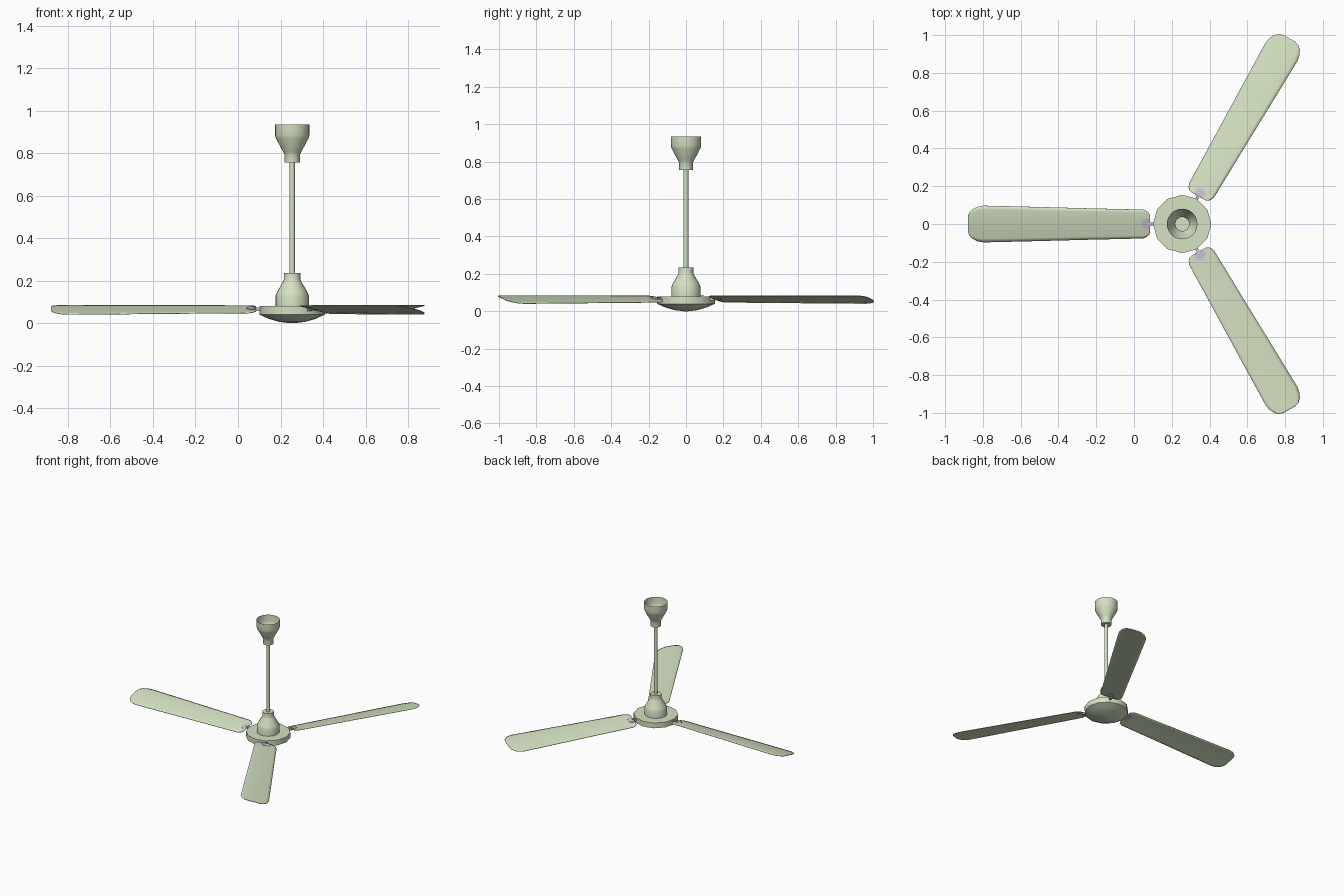
import bpy, math
from mathutils import Matrix

if "Cube" in bpy.data.objects:
    bpy.data.objects.remove(bpy.data.objects["Cube"])

CX = 0.255  # hub axis


def material(name, rgb):
    m = bpy.data.materials.new(name)
    m.diffuse_color = (*rgb, 1)
    m.use_nodes = True
    m.node_tree.nodes["Principled BSDF"].inputs["Base Color"].default_value = m.diffuse_color
    return m


GREEN = material("pale_green", (0.66, 0.76, 0.54))
LILAC = material("lilac_metal", (0.62, 0.52, 0.68))


def add_mesh(name, verts, faces, mat, angle=35):
    me = bpy.data.meshes.new(name)
    me.from_pydata(verts, [], faces)
    me.update()
    me.materials.append(mat)
    ob = bpy.data.objects.new(name, me)
    bpy.context.collection.objects.link(ob)
    bpy.ops.object.select_all(action='DESELECT')
    ob.select_set(True)
    bpy.context.view_layer.objects.active = ob
    bpy.ops.object.shade_smooth_by_angle(angle=math.radians(angle))
    return ob


def lathe(name, profile, sides, cap_start=True, cap_end=True):
    """Spin an (r, z) profile, listed bottom to top, round the fan axis."""
    verts, faces = [], []
    for r, z in profile:
        for i in range(sides):
            a = 2 * math.pi * i / sides
            verts.append((CX + r * math.cos(a), r * math.sin(a), z))
    for k in range(len(profile) - 1):
        for i in range(sides):
            j = (i + 1) % sides
            faces.append((k * sides + i, k * sides + j, (k + 1) * sides + j, (k + 1) * sides + i))
    if cap_start:
        faces.append(tuple(reversed(range(sides))))
    if cap_end:
        n = (len(profile) - 1) * sides
        faces.append(tuple(range(n, n + sides)))
    return add_mesh(name, verts, faces, GREEN)


# Motor disc with shallow domed underside
lathe("motor_disc", [(0.012, 0.0), (0.06, 0.006), (0.11, 0.02), (0.154, 0.04), (0.154, 0.08)], 12)
# Bell above the motor
lathe("motor_bell", [(0.078, 0.08), (0.078, 0.13), (0.071, 0.147), (0.043, 0.195), (0.039, 0.205),
                     (0.039, 0.235)], 24, cap_start=False)
# Down rod
lathe("down_rod", [(0.013, 0.23), (0.013, 0.757)], 16)
# Ceiling cup, open at the top
lathe("ceiling_cup", [(0.037, 0.755), (0.037, 0.795), (0.042, 0.805), (0.077, 0.87), (0.081, 0.885),
                      (0.081, 0.935)], 24, cap_end=False)


def camber(v):
    s = max(0.0, (v + 0.097) / 0.194)
    return 0.084 - 0.043 * s ** 1.5


# Blade stations: distance from the axis, half width
OUTLINE = [(0.17, 0.042), (0.175, 0.056), (0.185, 0.067), (0.205, 0.076), (0.5, 0.083), (0.8, 0.091),
           (1.05, 0.097), (1.085, 0.091), (1.11, 0.078), (1.127, 0.06), (1.135, 0.036)]
STEPS = 10


def place(ob, angle):
    ob.matrix_world = Matrix.Translation((CX, 0, 0)) @ Matrix.Rotation(angle, 4, 'Z')


def blade(name, angle):
    verts, faces = [], []
    for u, w in OUTLINE:
        for i in range(STEPS + 1):
            v = w * (2 * i / STEPS - 1)
            verts.append((u, v, camber(v)))
    n = STEPS + 1
    for k in range(len(OUTLINE) - 1):
        for i in range(STEPS):
            faces.append((k * n + i, (k + 1) * n + i, (k + 1) * n + i + 1, k * n + i + 1))
    ob = add_mesh(name, verts, faces, GREEN)
    sol = ob.modifiers.new("thickness", 'SOLIDIFY')
    sol.thickness = 0.003
    sol.offset = 0
    place(ob, angle)


def bracket(name, angle):
    # Half-round plate that hugs the blade root
    pts = [(0.172, -0.022), (0.172, 0.022)]
    pts += [(0.188 + 0.028 * math.sin(t), 0.03 * math.cos(t))
            for t in (math.pi * i / 8 for i in range(9))]
    verts = [(u, v, camber(v) + dz) for dz in (-0.004, 0.004) for u, v in pts]
    n = len(pts)
    faces = [tuple(range(n)), tuple(reversed(range(n, 2 * n)))]
    faces += [(i, i + n, (i + 1) % n + n, (i + 1) % n) for i in range(n)]
    place(add_mesh(name + "_plate", verts, faces, LILAC), angle)
    # Short arm into the motor disc
    verts = [(u, y * h, z + dz * h) for u, z, h in ((0.14, 0.062, 0.007), (0.18, 0.068, 0.009))
             for y, dz in ((-1, -1), (1, -1), (1, 1), (-1, 1))]
    faces = [(3, 2, 1, 0), (4, 5, 6, 7)] + [(i, (i + 1) % 4, (i + 1) % 4 + 4, i + 4) for i in range(4)]
    place(add_mesh(name + "_arm", verts, faces, LILAC), angle)


for i, deg in enumerate((60, 180, 300), 1):
    blade(f"blade_{i}", math.radians(deg))
    bracket(f"blade_bracket_{i}", math.radians(deg))
